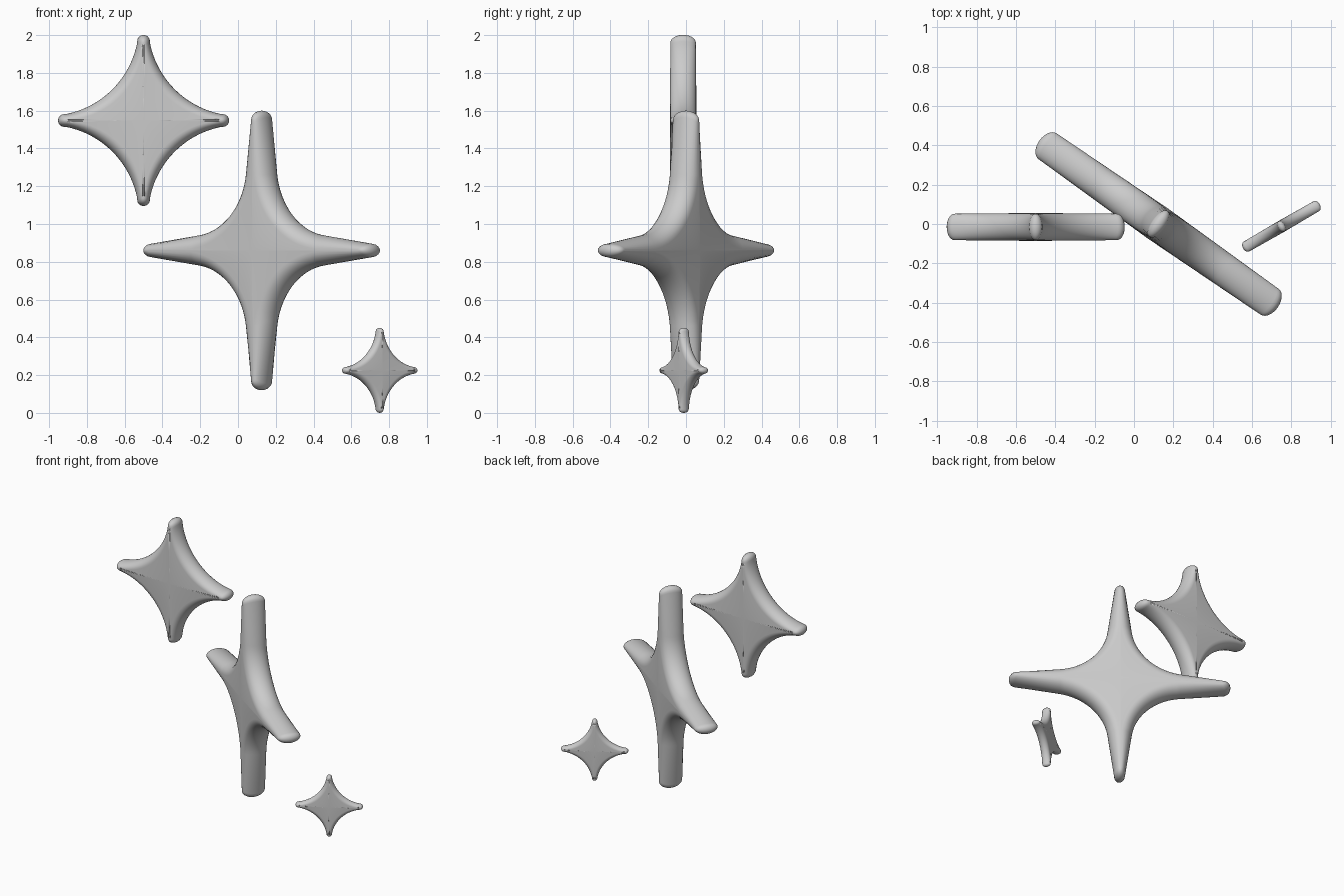
import bpy, bmesh
from math import sin, cos, pi, radians, atan2, hypot, sqrt

if "Cube" in bpy.data.objects:
    bpy.data.objects.remove(bpy.data.objects["Cube"])

def outline(L, w, q, a, b, m):
    """Four-pointed outline: rounded tips, concave arc through (a,b) and (m,m)."""
    octant = [(L - q + q * cos(t), w * sin(t)) for t in (0, pi / 8, pi / 4, 3 * pi / 8, pi / 2)]
    c = (a * a + b * b - 2 * m * m) / (2 * (a + b - 2 * m))
    r = sqrt(2) * (c - m)
    t0 = atan2(b - c, a - c) % (2 * pi)
    n = 10
    for i in range(n + 1):
        t = t0 + (1.25 * pi - t0) * i / n
        octant.append((c + r * cos(t), c + r * sin(t)))
    # mirror over the diagonal, dropping the shared mid point and the next tip
    quad = octant + [(y, x) for x, y in octant[-2:0:-1]]
    pts = []
    for k in range(4):
        for x, y in quad:
            for _ in range(k):
                x, y = -y, x
            pts.append((x, y))
    return pts

def star(name, loc, turn, L, w, a, b, m, T, soft, end, taper):
    bm = bmesh.new()
    rings = []
    steps = 14
    # stacked outlines, shrinking toward both faces for the rounded rim
    for i in range(steps + 1):
        t = -pi / 2 + pi * i / steps
        s = 1 - cos(t)
        k = 1 - 0.9 * s
        pts = outline(L - end * s, w * k, w * (1 - 0.5 * s), a, b * k, m - soft * s)
        rings.append([bm.verts.new((x, T * sin(t) * (1 - taper * hypot(x, z) / L), z))
                      for x, z in pts])
    n = len(rings[0])
    for lo, hi in zip(rings, rings[1:]):
        for j in range(n):
            bm.faces.new((lo[j], lo[(j + 1) % n], hi[(j + 1) % n], hi[j]))
    # front and back faces
    for ring, y in ((rings[0], -T), (rings[-1], T)):
        c = bm.verts.new((0, y, 0))
        for j in range(n):
            bm.faces.new((c, ring[j], ring[(j + 1) % n]))
    bmesh.ops.recalc_face_normals(bm, faces=bm.faces)
    for f in bm.faces:
        f.smooth = True
    me = bpy.data.meshes.new(name)
    bm.to_mesh(me)
    bm.free()
    ob = bpy.data.objects.new(name, me)
    ob.location = loc
    ob.rotation_euler.z = radians(turn)
    bpy.context.collection.objects.link(ob)

star("large_sparkle", (0.125, 0, 0.86), -35, 0.74, 0.036, 0.40, 0.08, 0.185, 0.092, 0.05, 0.05, 0.14)
star("medium_sparkle", (-0.5, -0.015, 1.548), 0, 0.453, 0.034, 0.40, 0.036, 0.165, 0.071, 0.04, 0.04, 0.06)
star("small_sparkle", (0.75, -0.012, 0.225), 30, 0.225, 0.018, 0.20, 0.019, 0.082, 0.031, 0.02, 0.02, 0.08)
